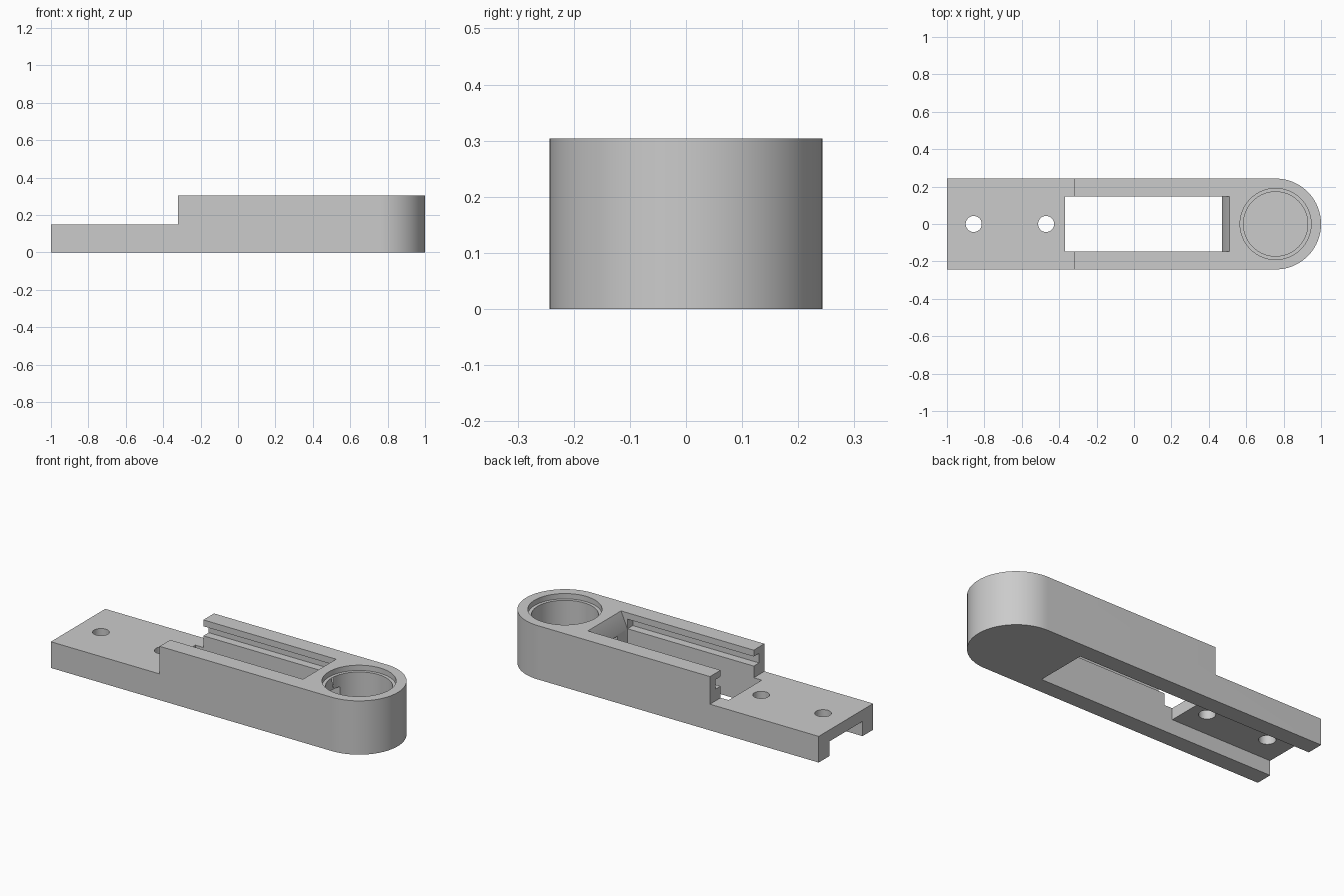
import bpy, bmesh, math

cube = bpy.data.objects.get("Cube")
if cube:
    bpy.data.objects.remove(cube, do_unlink=True)

HALF_W, TOP, STEP_Z, STEP_X = 0.243, 0.304, 0.148, -0.32
CUP_X = 1 - HALF_W

grey = bpy.data.materials.new("plain grey")
grey.use_nodes = True
grey.diffuse_color = (0.6, 0.6, 0.6, 1)
grey.node_tree.nodes["Principled BSDF"].inputs["Base Color"].default_value = (0.6, 0.6, 0.6, 1)


def prism(name, points, low, high, axis="z"):
    """Extrude a closed outline along z, or an xz outline along y."""
    place = (lambda a, b, h: (a, b, h)) if axis == "z" else (lambda a, b, h: (a, h, b))
    bm = bmesh.new()
    base = bm.faces.new([bm.verts.new(place(a, b, low)) for a, b in points])
    grown = bmesh.ops.extrude_face_region(bm, geom=[base])["geom"]
    move = place(0, 0, high - low)
    bmesh.ops.translate(bm, vec=move, verts=[v for v in grown if isinstance(v, bmesh.types.BMVert)])
    bmesh.ops.recalc_face_normals(bm, faces=bm.faces)
    mesh = bpy.data.meshes.new(name)
    bm.to_mesh(mesh)
    bm.free()
    obj = bpy.data.objects.new(name, mesh)
    bpy.context.collection.objects.link(obj)
    mesh.materials.append(grey)
    return obj


def arc(cx, radius, start, end, count):
    angles = [math.radians(start + (end - start) * i / count) for i in range(count + 1)]
    return [(cx + radius * math.cos(a), radius * math.sin(a)) for a in angles]


def circle(cx, radius, count=64):
    return arc(cx, radius, 0, 360, count)[:-1]


def rect(x0, x1, y0, y1):
    return [(x0, y0), (x1, y0), (x1, y1), (x0, y1)]


# Bar with one rounded end
body = prism("slotted_bar_body",
             [(-1, HALF_W), (-1, -HALF_W)] + arc(CUP_X, HALF_W, -90, 90, 48), 0, TOP)

# Lower tongue, then the underside channel joined to the window with its sloped end
channel = [(-1.1, -0.1), (0.47, -0.1), (0.47, 0.214), (0.5144, 0.314),
           (-0.37, 0.314), (-0.37, 0.083), (-1.1, 0.083)]
cutters = [
    prism("step_cutter", rect(-1.2, STEP_X, -0.4, 0.4), STEP_Z, 0.5),
    prism("channel_cutter", channel, -0.148, 0.148, "y"),
    prism("rail_groove_cutter", rect(-0.4, 0.469, 0.214, 0.268), -0.195, 0.195, "y"),
    prism("cup_rim_cutter", circle(CUP_X, 0.19), 0.274, 0.4),
    prism("cup_cutter", circle(CUP_X, 0.172), 0.06, 0.35),
    prism("wire_passage_cutter", rect(0.44, 0.7, -0.06, 0.06), 0.1, 0.205),
]
# Screw holes in the tongue
for x in (-0.857, -0.47):
    cutters.append(prism("screw_hole_cutter", circle(x, 0.043, 32), -0.1, 0.4))

bpy.ops.object.select_all(action="DESELECT")
bpy.context.view_layer.objects.active = body
body.select_set(True)
for cutter in cutters:
    cutter.hide_render = True
    mod = body.modifiers.new(cutter.name, "BOOLEAN")
    mod.operation, mod.solver, mod.object = "DIFFERENCE", "EXACT", cutter
    bpy.ops.object.modifier_apply(modifier=mod.name)
    bpy.data.objects.remove(cutter, do_unlink=True)

bpy.ops.object.shade_smooth_by_angle(angle=math.radians(30))
